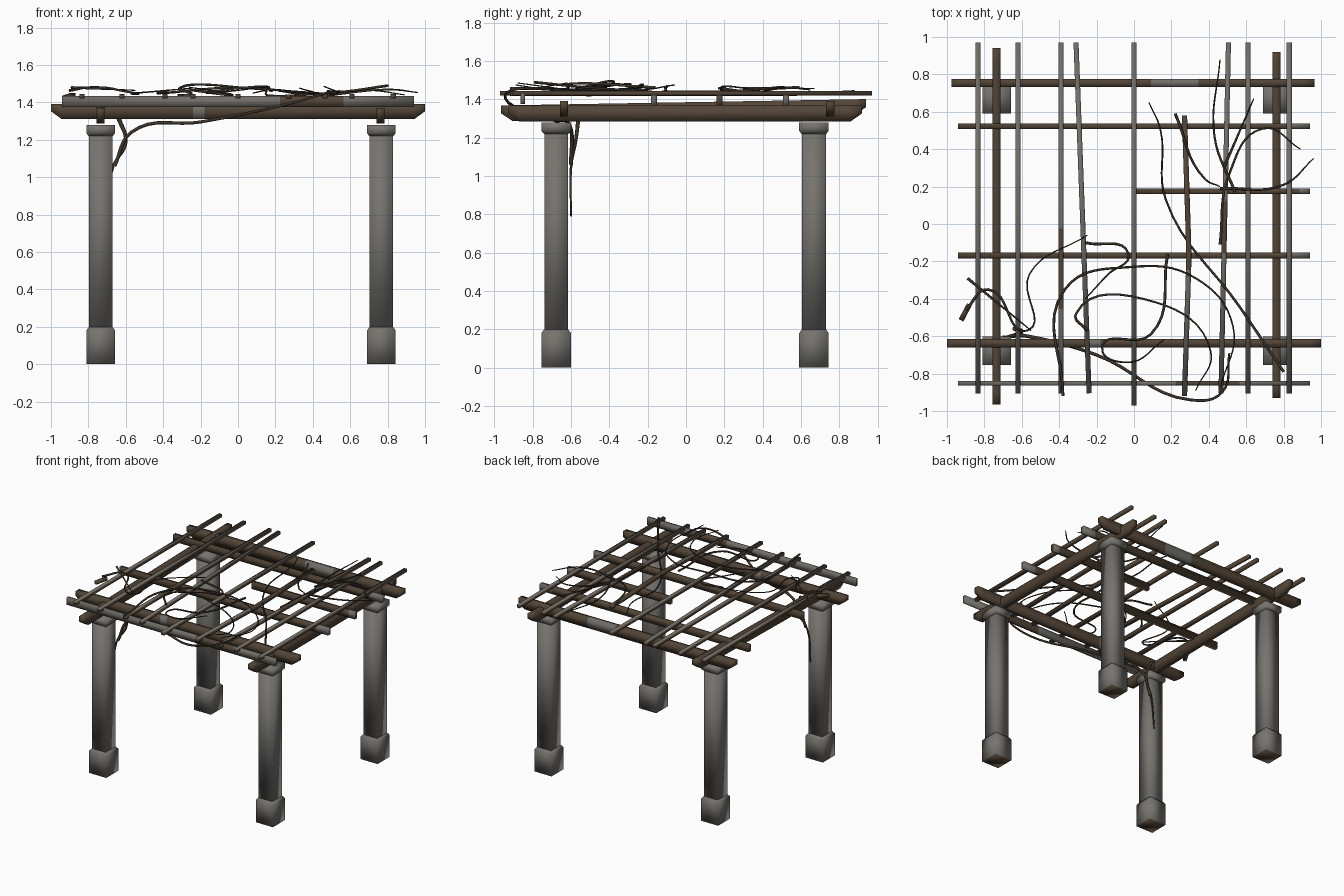
import bpy, bmesh, math
from mathutils import Vector

if "Cube" in bpy.data.objects:
    bpy.data.objects.remove(bpy.data.objects["Cube"])

def material(name, rgb):
    m = bpy.data.materials.new(name)
    m.diffuse_color = (*rgb, 1)
    m.use_nodes = True
    m.node_tree.nodes["Principled BSDF"].inputs["Base Color"].default_value = m.diffuse_color
    return m

STONE = material("grey stone", (0.185, 0.175, 0.16))
BROWN = material("brown timber", (0.085, 0.058, 0.038))
GREY = material("weathered timber", (0.165, 0.155, 0.14))
VINE = material("dark vine", (0.05, 0.037, 0.026))

def finish(name, bm, mats, rule):
    bmesh.ops.recalc_face_normals(bm, faces=bm.faces)
    bm.normal_update()
    for f in bm.faces:
        f.smooth = True
        f.material_index = rule(f)
    me = bpy.data.meshes.new(name)
    bm.to_mesh(me)
    bm.free()
    for m in mats:
        me.materials.append(m)
    ob = bpy.data.objects.new(name, me)
    bpy.context.collection.objects.link(ob)

def loft(bm, rings):
    rows = [[bm.verts.new(p) for p in r] for r in rings]
    for a, b in zip(rows, rows[1:]):
        for i in range(4):
            j = (i + 1) % 4
            bm.faces.new((a[i], a[j], b[j], b[i]))
    bm.faces.new(rows[0][::-1])
    bm.faces.new(rows[-1])

def column(name, x, y):
    # square pier with chunky foot and cap
    bm = bmesh.new()
    for prof in ([(0, .077), (.18, .077), (.198, .064)],
                 [(.19, .062), (1.24, .062)],
                 [(1.22, .064), (1.235, .077), (1.28, .077)]):
        loft(bm, [[(x + sx * h, y + sy * h, z) for sx, sy in
                   ((-1, -1), (1, -1), (1, 1), (-1, 1))] for z, h in prof])
    finish(name, bm, [STONE, BROWN],
           lambda f: int(f.normal.z < -.9 and f.calc_center_median().z < .01))

def bar(name, p, q, w, h, cham=0.0, patches=(), top_grey=False, bend=0.0):
    """Timber from p to q; patches = (t0, t1) spans of the other colour."""
    p, q = Vector(p), Vector(q)
    L = (q - p).length
    along = (q - p) / L
    side = along.cross(Vector((0, 0, 1))).normalized()
    ts = {0.0, 1.0} | {t for s in patches for t in s}
    if cham:
        ts |= {cham / L, 1 - cham / L}
    if bend:
        ts |= {.33, .5}
    bm = bmesh.new()
    rings = []
    for t in sorted(ts):
        c = p.lerp(q, t) + side * bend * (1 - abs(2 * t - 1))
        s = side * (w / 2)
        up = Vector((0, 0, h / 2))
        dn = Vector() if cham and t in (0.0, 1.0) else -up
        rings.append([c - s + dn, c + s + dn, c + s + up, c - s + up])
    loft(bm, rings)

    def rule(f):
        t = (f.calc_center_median() - p).dot(along) / L
        hit = any(a < t < b for a, b in patches)
        return int(f.normal.z > .7 and not hit) if top_grey else int(hit)
    finish(name, bm, [BROWN, GREY], rule)

def vine(name, pts, r=.008, tip=.4):
    cu = bpy.data.curves.new(name, 'CURVE')
    cu.dimensions = '3D'
    cu.bevel_depth, cu.bevel_resolution, cu.resolution_u = r, 1, 8
    cu.use_fill_caps = True
    sp = cu.splines.new('BEZIER')
    sp.bezier_points.add(len(pts) - 1)
    for i, (b, p) in enumerate(zip(sp.bezier_points, pts)):
        b.co = p
        b.handle_left_type = b.handle_right_type = 'AUTO'
        b.radius = 1 - (1 - tip) * i / (len(pts) - 1)
    cu.materials.append(VINE)
    tmp = bpy.data.objects.new(name, cu)
    bpy.context.collection.objects.link(tmp)
    bpy.context.view_layer.update()
    me = bpy.data.meshes.new_from_object(tmp.evaluated_get(bpy.context.evaluated_depsgraph_get()))
    bpy.data.objects.remove(tmp)
    bpy.context.collection.objects.link(bpy.data.objects.new(name, me))

# columns
for fb, y in (("front", -.678), ("back", .668)):
    for lr, x in (("left", -.734), ("right", .766)):
        column(f"{fb}_{lr}_column", x, y)

# side beams, the left one slightly lifted at the back
bar("left_beam", (-.735, -.965, 1.327), (-.735, .94, 1.36), .042, .083, .06)
bar("right_beam", (.762, -.93, 1.327), (.762, .92, 1.327), .042, .083, .06)

# front and back beams
bar("front_beam", (-1, -.637, 1.352), (1, -.637, 1.352), .044, .08, .055, [(.38, .41)])
bar("back_beam", (-.975, .754, 1.352), (.965, .754, 1.352), .044, .08, .055, [(.55, .68)])

# cross rails
bar("front_rail", (-.94, -.852, 1.405), (.94, -.852, 1.405), .024, .058, 0, [(0, .62), (.8, 1)])
for nm, x, y in (("middle", -.94, -.168), ("short", .01, .175), ("back", -.94, .523)):
    bar(nm + "_rail", (x, y, 1.395), (.94, y, 1.395), .031, .055, 0, [(.94, 1)])

# top slats, back to front; two lean a little
for i, x in enumerate((-.835, -.62, -.39, -.275, 0, .485, .61, .83)):
    lean = {3: -.035, 5: .02}.get(i, 0)
    front = -.97 if i == 4 else -.905
    spans = {2: [(.53, .76)], 5: [(.45, .6)]}.get(i, ())
    bar(f"top_slat_{i + 1}", (x + lean, .97, 1.432), (x - lean, front, 1.432),
        .027, .024, 0, spans, True)
bar("bent_slat", (.27, .58, 1.43), (.27, -.92, 1.43), .028, .026, 0, [(0, .55)], True, -.024)
bar("broken_stick", (-.925, -.515, 1.425), (-.88, -.43, 1.44), .028, .022)

# creepers lying over the roof: few plan points each, height follows a wave
runs = [
    [(-.9, -.46), (-.78, -.35), (-.57, -.57), (-.56, -.27), (-.25, -.06)],
    [(-.89, -.29), (-.55, -.57)],
    [(-.26, -.1), (-.03, -.16), (-.14, -.27), (-.26, -.4)],
    [(-.38, -.92), (-.37, -.35), (-.02, -.23), (.33, -.29), (.53, -.55), (.46, -.88)],
    [(-.25, -.57), (-.31, -.48), (.12, -.42), (.41, -.68), (.33, -.89)],
    [(.18, -.16), (.09, -.59), (-.17, -.66), (-.03, -.74), (.16, -.62)],
    [(.8, -.79), (.57, -.45), (.17, .13), (.14, .51), (.08, .65)],
    [(.54, .17), (.43, .47), (.46, .88)],
    [(.46, -.11), (.51, .27), (.69, .51), (.89, .4)],
    [(.46, .19), (.8, .21), (.96, .35)],
    [(.48, .3), (.64, .67)],
    [(.22, .59), (.38, .24), (.46, .2)],
]
for k, run in enumerate(runs):
    vine(f"roof_vine_{k + 1}",
         [(x, y, 1.455 - .018 * y + .02 * math.sin(1.9 * i + 1.3 * k)) for i, (x, y) in enumerate(run)])

# climbing stem on the front left column, and the runner it sends under the front beam
vine("climbing_stem", [(-.64, -.56, 1.32), (-.6, -.575, 1.19), (-.67, -.6, 1.05), (-.7, -.6, .79)], .012)
vine("front_runner", [(-.66, -.6, 1.06), (-.57, -.6, 1.24), (-.2, -.7, 1.295),
                      (.3, -.94, 1.4), (.47, -.9, 1.45), (.51, -.69, 1.46)], .011, .5)
